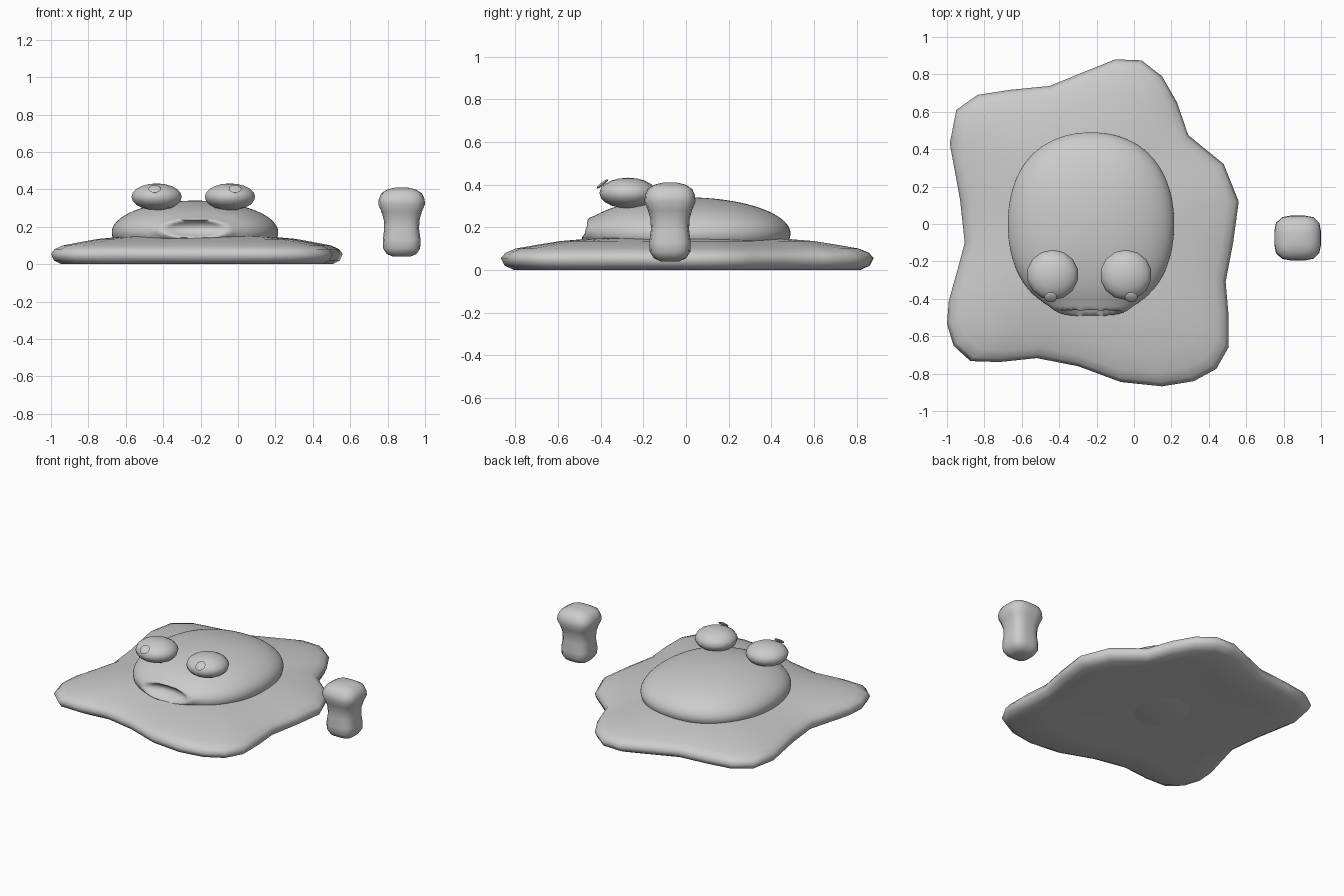
import bpy, bmesh, math
from mathutils import Vector

if "Cube" in bpy.data.objects:
    bpy.data.objects.remove(bpy.data.objects["Cube"])

grey = bpy.data.materials.new("soft grey")
grey.diffuse_color = (0.6, 0.6, 0.6, 1)
grey.use_nodes = True
grey.node_tree.nodes["Principled BSDF"].inputs["Base Color"].default_value = grey.diffuse_color


def finish(ob, angle=60):
    ob.data.materials.clear()
    ob.data.materials.append(grey)
    bpy.ops.object.select_all(action='DESELECT')
    ob.select_set(True)
    bpy.context.view_layer.objects.active = ob
    bpy.ops.object.shade_smooth_by_angle(angle=math.radians(angle))
    return ob


def loft(name, rings, subdivide=0):
    """Skin closed rings of points, capping both ends with a fan."""
    bm = bmesh.new()
    loops = [[bm.verts.new(p) for p in r] for r in rings]
    n = len(loops[0])
    for a, b in zip(loops, loops[1:]):
        for i in range(n):
            j = (i + 1) % n
            bm.faces.new((a[i], a[j], b[j], b[i]))
    for end in (loops[0], loops[-1]):
        mid = bm.verts.new(sum((v.co for v in end), Vector()) / n)
        for i in range(n):
            bm.faces.new((end[i], end[(i + 1) % n], mid))
    bmesh.ops.recalc_face_normals(bm, faces=bm.faces)
    me = bpy.data.meshes.new(name)
    bm.to_mesh(me)
    bm.free()
    ob = bpy.data.objects.new(name, me)
    bpy.context.collection.objects.link(ob)
    return ob


def ellipsoid(name, loc, radii, seg, rings, tilt=0):
    bpy.ops.mesh.primitive_uv_sphere_add(segments=seg, ring_count=rings, radius=1,
                                         location=loc, rotation=(tilt, 0, 0))
    ob = bpy.context.object
    ob.name = name
    for v in ob.data.vertices:
        v.co = Vector(v.co[k] * radii[k] for k in range(3))
    return ob


# Wavy puddle: one outline, shrunk and raised along a rim profile
outline = [(-.10, .88), (.04, .875), (.15, .79), (.23, .65), (.29, .475), (.48, .32),
           (.56, .12), (.53, -.10), (.49, -.31), (.505, -.48), (.505, -.66), (.44, -.775),
           (.32, -.84), (.15, -.868), (-.07, -.845), (-.30, -.76), (-.52, -.717),
           (-.72, -.738), (-.875, -.733), (-.965, -.65), (-1, -.535), (-.99, -.41),
           (-.945, -.25), (-.905, -.10), (-.93, .13), (-.985, .43), (-.95, .61),
           (-.837, .69), (-.665, .717), (-.45, .738), (-.275, .81)]
cx, cy = -.22, 0
profile = [(.3, .012), (.7, .004), (.93, 0), (.98, .02), (1, .055), (.975, .08),
           (.92, .1), (.8, .118), (.68, .135), (.5, .148), (.25, .15)]
finish(loft("puddle", [[(cx + (x - cx) * s, cy + (y - cy) * s, z) for x, y in outline]
                       for s, z in profile]), 80)

# Domed body with a dented mouth and raised lip on the front
body = ellipsoid("body", (-.23, 0, .17), (.445, .49, .17), 96, 56)
for v in body.data.vertices:
    x, y, z = v.co
    # slightly squared plan
    k = 1 + .035 * math.sin(2 * math.atan2(y / .49, x / .445)) ** 2
    v.co.x, v.co.y = x * k, y * k
    if y < 0:
        r = math.hypot(x / .17, (z - .018) / .05)
        if r < 1:
            v.co.y += .06 * (1 - r * r) ** 1.2
        v.co.y -= .014 * math.exp(-((r - 1.05) / .22) ** 2)
finish(body, 80)

# Squashed eyes, each with a thin tilted pupil
for side, x, px in (("left", -.435, -.445), ("right", -.043, -.015)):
    finish(ellipsoid(side + "_eye", (x, -.272, .36), (.138, .134, .072), 14, 10))
    finish(ellipsoid(side + "_pupil", (px, -.392, .403), (.034, .034, .008), 16, 6,
                     math.radians(38)))

# Detached rounded stump: squarish sections stacked upward
stump = [(.04, .045), (.055, .08), (.085, .099), (.13, .101), (.19, .093), (.24, .096),
         (.28, .108), (.32, .125), (.35, .122), (.38, .108), (.4, .075), (.409, .035)]


def squircle(r, z, n=20):
    pts = []
    for i in range(n):
        t = 2 * math.pi * i / n
        c, s = math.cos(t), math.sin(t)
        f = r / (abs(c) ** 3.6 + abs(s) ** 3.6) ** (1 / 3.6)
        pts.append((.875 + c * f, -.075 + s * f * .96, z))
    return pts


finish(loft("stump", [squircle(r, z) for z, r in stump]), 80)
